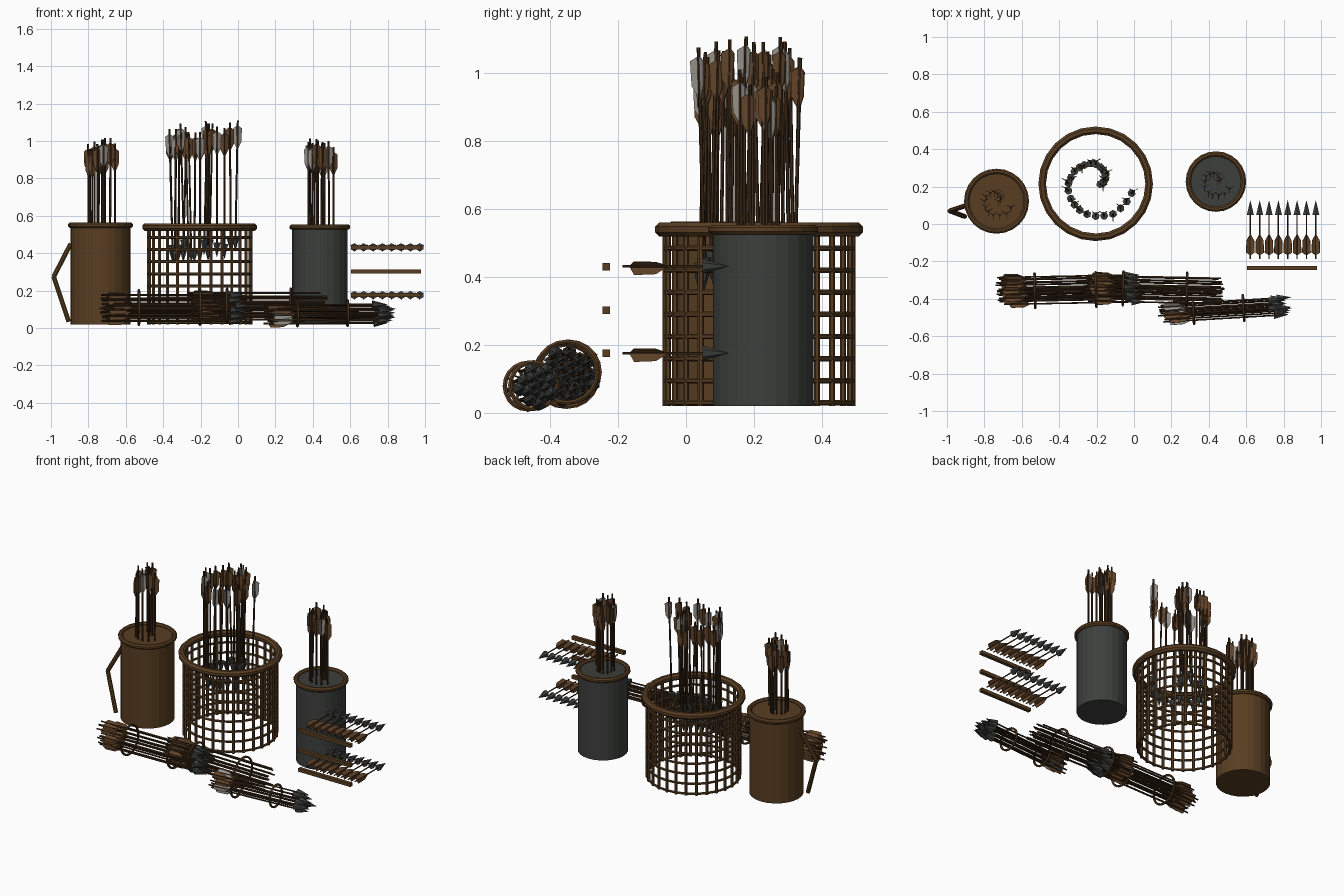
import bpy, bmesh, math, random
from mathutils import Vector, Matrix

if "Cube" in bpy.data.objects:
    bpy.data.objects.remove(bpy.data.objects["Cube"])

random.seed(4)


def material(name, rgb):
    m = bpy.data.materials.new(name)
    m.diffuse_color = (*rgb, 1)
    m.use_nodes = True
    m.node_tree.nodes["Principled BSDF"].inputs["Base Color"].default_value = m.diffuse_color
    return m


WOOD = material("brown wood", (0.100, 0.048, 0.016))
SHAFT = material("dark shaft wood", (0.050, 0.025, 0.010))
IRON = material("dark iron", (0.046, 0.050, 0.046))
FEATHER = material("brown feather", (0.125, 0.058, 0.022))
PALE = material("pale feather", (0.30, 0.28, 0.25))
MATS = [WOOD, SHAFT, IRON, FEATHER, PALE]


def finish(name, bm):
    me = bpy.data.meshes.new(name)
    bm.to_mesh(me)
    bm.free()
    for m in MATS:
        me.materials.append(m)
    ob = bpy.data.objects.new(name, me)
    bpy.context.collection.objects.link(ob)
    return ob


def rod(bm, a, b, r1, r2, sides, mat):
    """Capped cylinder or cone from point a to point b."""
    a, b = Vector(a), Vector(b)
    d = b - a
    mtx = Matrix.Translation((a + b) / 2) @ d.to_track_quat('Z', 'Y').to_matrix().to_4x4()
    new = bmesh.ops.create_cone(bm, cap_ends=True, segments=sides, radius1=r1,
                                radius2=r2, depth=d.length, matrix=mtx)
    for f in {f for v in new["verts"] for f in v.link_faces}:
        f.material_index = MATS.index(mat)


def ring(bm, centre, axis, R, r, seg, sides, mat):
    """Torus around an axis."""
    mtx = Matrix.Translation(centre) @ Vector(axis).to_track_quat('Z', 'Y').to_matrix().to_4x4()
    loops = []
    for i in range(seg):
        a = math.tau * i / seg
        loop = []
        for j in range(sides):
            b = math.tau * (j + 0.5) / sides
            q = R + r * math.cos(b)
            loop.append(bm.verts.new(mtx @ Vector((q * math.cos(a), q * math.sin(a), r * math.sin(b)))))
        loops.append(loop)
    for i in range(seg):
        p, n = loops[i], loops[(i + 1) % seg]
        for j in range(sides):
            k = (j + 1) % sides
            bm.faces.new((p[j], n[j], n[k], p[k])).material_index = MATS.index(mat)


def arrow(bm, tail, tip, head=True, feather=FEATHER, vane=0.13, high=0.026, r=0.005, inset=0.025):
    """Shaft, six-sided head and three vanes."""
    tail, tip = Vector(tail), Vector(tip)
    d = (tip - tail).normalized()
    neck = tip - d * 0.08 if head else tip
    rod(bm, tail, neck, r, r, 6, SHAFT)
    if head:
        rod(bm, neck, tip, 0.022, 0.0, 6, IRON)
    side = d.cross(Vector((0, 0, 1)) if abs(d.z) < 0.7 else Vector((0, 1, 0))).normalized()
    up = side.cross(d)
    for k in range(3):
        a = math.radians(-90 + 120 * k)
        o = side * math.cos(a) + up * math.sin(a)
        w = d.cross(o) * 0.0015
        prof = [(0, 0.003), (0.12, 1), (0.68, 0.9), (1, 0.003)]
        pts = [tail + d * (inset + vane * u) + o * high * h for u, h in prof]
        f1 = [bm.verts.new(p + w) for p in pts]
        f2 = [bm.verts.new(p - w) for p in pts]
        faces = [f1, f2[::-1]] + [(f1[i], f2[i], f2[(i + 1) % 4], f1[(i + 1) % 4]) for i in range(4)]
        for f in faces:
            bm.faces.new(f).material_index = MATS.index(feather)


def pick(chance):
    return PALE if random.random() < chance else FEATHER


def standing_arrows(name, cx, cy, n, spread, top, lean, pale):
    """Arrows set head down along a spiral."""
    bm = bmesh.new()
    for i in range(n):
        a = math.tau * i / n
        q = spread * math.sqrt((i + 0.3) / n)
        x, y = cx + q * math.cos(a), cy + q * math.sin(a)
        z = top - random.uniform(0, 0.07)
        arrow(bm, (x + random.uniform(-lean, lean), y + random.uniform(-lean, lean), z),
              (x, y, z - 0.70), feather=pick(pale), r=0.0055)
    finish(name, bm)


def quiver(name, cx, cy, r, top, mat):
    bm = bmesh.new()
    rod(bm, (cx, cy, 0.02), (cx, cy, top), r, r, 24, mat)
    finish(name + "_body", bm)
    bm = bmesh.new()
    ring(bm, (cx, cy, top), (0, 0, 1), r, 0.015, 24, 8, WOOD)
    finish(name + "_rim", bm)


# wooden quiver with its bent strap
quiver("wooden_quiver", -0.735, 0.122, 0.16, 0.55, WOOD)
standing_arrows("wooden_quiver_arrows", -0.735, 0.122, 14, 0.088, 1.02, 0.004, 0.08)
bm = bmesh.new()
strap = [(-0.895, 0.10, 0.45), (-0.985, 0.07, 0.275), (-0.905, 0.04, 0.035)]
for a, b in zip(strap, strap[1:]):
    rod(bm, a, b, 0.013, 0.013, 8, WOOD)
finish("quiver_strap", bm)

# iron quiver
quiver("iron_quiver", 0.438, 0.227, 0.148, 0.54, IRON)
standing_arrows("iron_quiver_arrows", 0.438, 0.227, 14, 0.085, 1.015, 0.004, 0.25)

# open wicker basket
BX, BY, BR = -0.205, 0.215, 0.275
bm = bmesh.new()
for i in range(28):
    a = math.tau * i / 28
    x, y = BX + BR * math.cos(a), BY + BR * math.sin(a)
    rod(bm, (x, y, 0.02), (x, y, 0.54), 0.009, 0.009, 6, WOOD)
finish("basket_stakes", bm)
bm = bmesh.new()
for i in range(8):
    ring(bm, (BX, BY, 0.03 + 0.065 * i), (0, 0, 1), BR, 0.008, 28, 6, WOOD)
finish("basket_hoops", bm)
bm = bmesh.new()
ring(bm, (BX, BY, 0.54), (0, 0, 1), 0.286, 0.022, 24, 8, WOOD)
finish("basket_rim", bm)
standing_arrows("basket_arrows", BX, BY, 24, 0.20, 1.11, 0.02, 0.25)


def bundle(name, tail, tip, n, spread, head, pale, ties):
    """Lying arrows packed in a round bundle held by tie rings."""
    tail, tip = Vector(tail), Vector(tip)
    d = (tip - tail).normalized()
    side = d.cross(Vector((0, 0, 1))).normalized()
    up = side.cross(d)
    bm = bmesh.new()
    for i in range(n):
        q, a = spread * math.sqrt((i + 0.5) / n), i * 2.39996
        o = side * q * math.cos(a) + up * q * math.sin(a) + d * random.uniform(-0.025, 0.025)
        arrow(bm, tail + o, tip + o, head, pick(pale), vane=0.12, high=0.022)
    finish(name + "_arrows", bm)
    bm = bmesh.new()
    for t in ties:
        ring(bm, tail.lerp(tip, t), d, spread + 0.014, 0.007, 20, 6, WOOD)
    finish(name + "_ties", bm)


# three bundles on the ground
bundle("left_bundle", (-0.72, -0.36, 0.11), (0.04, -0.345, 0.11), 26, 0.078, True, 0, (0.25, 0.68))
bundle("middle_bundle", (-0.25, -0.34, 0.12), (0.46, -0.355, 0.12), 24, 0.076, False, 0.05, (0.27, 0.75))
bundle("right_bundle", (0.15, -0.475, 0.078), (0.82, -0.435, 0.082), 16, 0.055, True, 0.6, (0.25, 0.65))

# display rack: three rails, arrows on the upper and lower levels
bm = bmesh.new()
for z in (0.176, 0.302, 0.43):
    new = bmesh.ops.create_cube(bm, size=1, matrix=Matrix.Translation((0.792, -0.235, z))
                                @ Matrix.Diagonal((0.375, 0.022, 0.022, 1)))
finish("rack_rails", bm)
bm = bmesh.new()
for z in (0.176, 0.432):
    for i in range(8):
        x = 0.622 + 0.05 * i
        arrow(bm, (x, -0.187, z), (x, 0.128, z), vane=0.115, high=0.026, r=0.004, inset=0.02)
finish("rack_arrows", bm)
